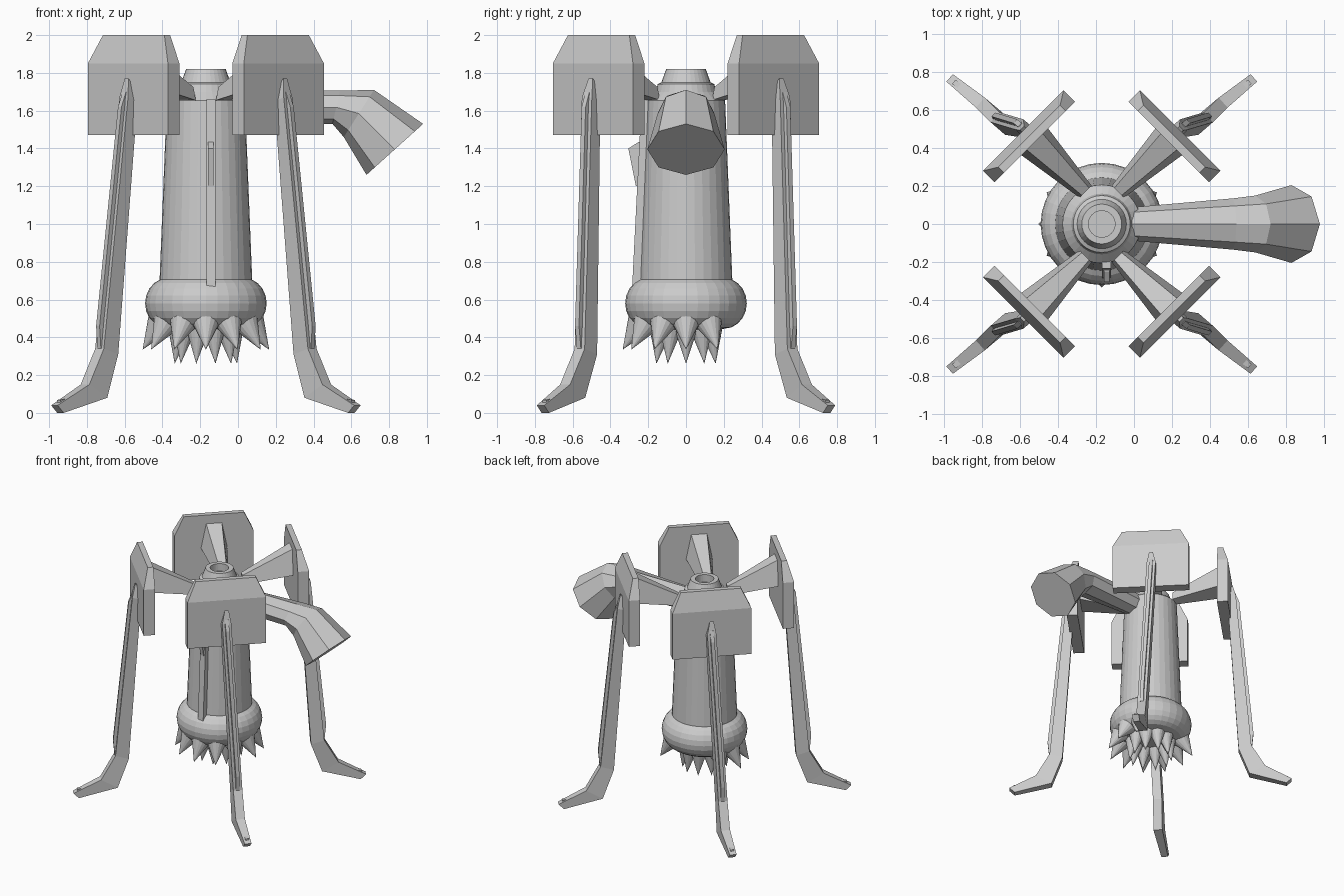
import bpy, bmesh, math
from mathutils import Vector

if "Cube" in bpy.data.objects:
    bpy.data.objects.remove(bpy.data.objects["Cube"])

AX = -0.17  # x of the body's axis
grey = bpy.data.materials.new("light_grey")
grey.diffuse_color = (0.6, 0.6, 0.6, 1)
grey.use_nodes = True
grey.node_tree.nodes["Principled BSDF"].inputs["Base Color"].default_value = grey.diffuse_color


def finish(name, bm):
    bmesh.ops.recalc_face_normals(bm, faces=bm.faces)
    me = bpy.data.meshes.new(name)
    bm.to_mesh(me)
    bm.free()
    me.materials.append(grey)
    ob = bpy.data.objects.new(name, me)
    bpy.context.collection.objects.link(ob)
    return ob


def loft(name, sections, sx=1, sy=1):
    """Skin a row of cross-sections, mirrored about the body's axis by sx, sy."""
    bm = bmesh.new()
    rings = [[bm.verts.new((AX + sx * (p[0] - AX), sy * p[1], p[2])) for p in s] for s in sections]
    n = len(rings[0])
    for a, b in zip(rings, rings[1:]):
        for i in range(n):
            j = (i + 1) % n
            bm.faces.new((a[i], a[j], b[j], b[i]))
    bm.faces.new(rings[0])
    bm.faces.new(rings[-1])
    return finish(name, bm)


def lathe(name, profile, seg=32):
    sections = [[(AX + r * math.cos(2 * math.pi * i / seg), r * math.sin(2 * math.pi * i / seg), z)
                 for i in range(seg)] for r, z in profile]
    return loft(name, sections)


def bar(outer, inner, h, p):
    """Four-cornered section between an outer and inner point, half width h along p."""
    o, i = Vector(outer), Vector(inner)
    return [o + p * h, o - p * h, i - p * h, i + p * h]


def box(x0, x1, y0, y1, z):
    return [(x0, y0, z), (x1, y0, z), (x1, y1, z), (x0, y1, z)]


# Tapered body with collar and recessed mouth
lathe("body", [(0.24, 0.60), (0.245, 0.71), (0.207, 1.655), (0.16, 1.70), (0.15, 1.74), (0.13, 1.75),
               (0.105, 1.82), (0.07, 1.82), (0.07, 1.76)])

# Rounded bulge at the base
bulge = [(0.245, 0.71)]
for k in range(9):
    a = math.radians(70 - 17.5 * k)
    bulge.append((0.20 + 0.122 * math.cos(a), 0.58 + 0.135 * math.sin(a)))
bulge.append((0.12, 0.43))
lathe("base_bulge", bulge)


# Spikes under the bulge
def spikes(name, angles, base, tip, rad):
    bm = bmesh.new()
    for deg in angles:
        a = math.radians(deg)
        d, t = Vector((math.cos(a), math.sin(a), 0)), Vector((-math.sin(a), math.cos(a), 0))
        c = Vector((AX, 0, base[1])) + d * base[0]
        apex = Vector((AX, 0, tip[1])) + d * tip[0]
        u = (apex - c).normalized().cross(t)
        ring = [bm.verts.new(c + rad * (t * math.cos(k * math.pi / 8) + u * math.sin(k * math.pi / 8)))
                for k in range(16)]
        top = bm.verts.new(apex)
        bm.faces.new(ring)
        for k in range(16):
            bm.faces.new((ring[k], ring[(k + 1) % 16], top))
    finish(name, bm)


spikes("outer_spikes", [a for a in range(0, 360, 30) if a not in (60, 90, 120)],
       (0.235, 0.49), (0.335, 0.335), 0.078)
spikes("inner_spikes", range(0, 360, 36), (0.14, 0.44), (0.165, 0.26), 0.06)

# Front rail with its wedge-shaped catch
loft("front_rail", [box(-0.168, -0.12, -0.285, -0.2, 0.67), box(-0.168, -0.12, -0.235, -0.17, 1.66)])
loft("rail_catch", [box(-0.158, -0.13, -0.265, -0.2, 1.20), box(-0.158, -0.13, -0.305, -0.2, 1.40),
                    box(-0.158, -0.13, -0.25, -0.2, 1.435)])


# Octagonal side spout, bending down to a flared end
def octagon(cx, cz, ux, uz, ry):
    return [(cx + ux * math.cos(k * math.pi / 4), ry * math.sin(k * math.pi / 4),
             cz + uz * math.cos(k * math.pi / 4)) for k in range(8)]


loft("side_spout", [octagon(-0.10, 1.61, 0, 0.095, 0.08), octagon(0.52, 1.618, 0.02, 0.088, 0.135),
                    octagon(0.64, 1.585, 0.08, 0.125, 0.15), octagon(0.83, 1.395, 0.15, 0.135, 0.205)])

# Four legs, each with arm, shield, rib and foot stud
p = Vector((-0.656, 0.755, 0))
q = Vector((-0.7071, 0.7071, 0))
n = Vector((0.7071, 0.7071, 0))
centre = Vector((0.2125, 0.4625, 0))


def shield(z, half, out):
    up = Vector((0, 0, z))
    return bar(centre + n * out + up, centre - n * 0.043 + up, half, q)


def arm(c, hh, hw):
    c = Vector(c)
    up = Vector((0, 0, hh))
    return [c + up * 1.0 + q * hw * 0.6, c + up - q * hw * 0.6, c - up - q * hw, c - up + q * hw]


for sy, fb in ((-1, "front"), (1, "back")):
    for sx, lr in ((-1, "left"), (1, "right")):
        tag = fb + "_" + lr
        loft(tag + "_leg", [
            bar((0.25, 0.505, 1.77), (0.235, 0.49, 1.75), 0.015, p),
            bar((0.265, 0.525, 1.67), (0.215, 0.48, 1.65), 0.035, p),
            bar((0.393, 0.563, 0.34), (0.317, 0.497, 0.31), 0.035, p),
            bar((0.47, 0.64, 0.15), (0.375, 0.56, 0.08), 0.035, p),
            bar((0.632, 0.77, 0.04), (0.60, 0.745, 0.0), 0.026, p)], sx, sy)
        loft(tag + "_leg_rib", [
            bar((0.262, 0.522, 1.70), (0.25, 0.51, 1.70), 0.014, p),
            bar((0.286, 0.542, 1.62), (0.25, 0.51, 1.62), 0.014, p),
            bar((0.402, 0.577, 0.46), (0.36, 0.54, 0.46), 0.014, p),
            bar((0.395, 0.567, 0.34), (0.36, 0.54, 0.34), 0.014, p)], sx, sy)
        loft(tag + "_foot_stud", [
            bar((0.61, 0.75, 0.03), (0.58, 0.725, 0.03), 0.014, p),
            bar((0.61, 0.75, 0.068), (0.58, 0.725, 0.075), 0.014, p)], sx, sy)
        loft(tag + "_shield", [shield(1.47, 0.30, 0.043), shield(1.85, 0.30, 0.043),
                               shield(2.0, 0.23, 0.0)], sx, sy)
        loft(tag + "_arm", [arm((-0.085, 0.17, 1.69), 0.035, 0.045),
                            arm((0.185, 0.435, 1.83), 0.10, 0.10)], sx, sy)
